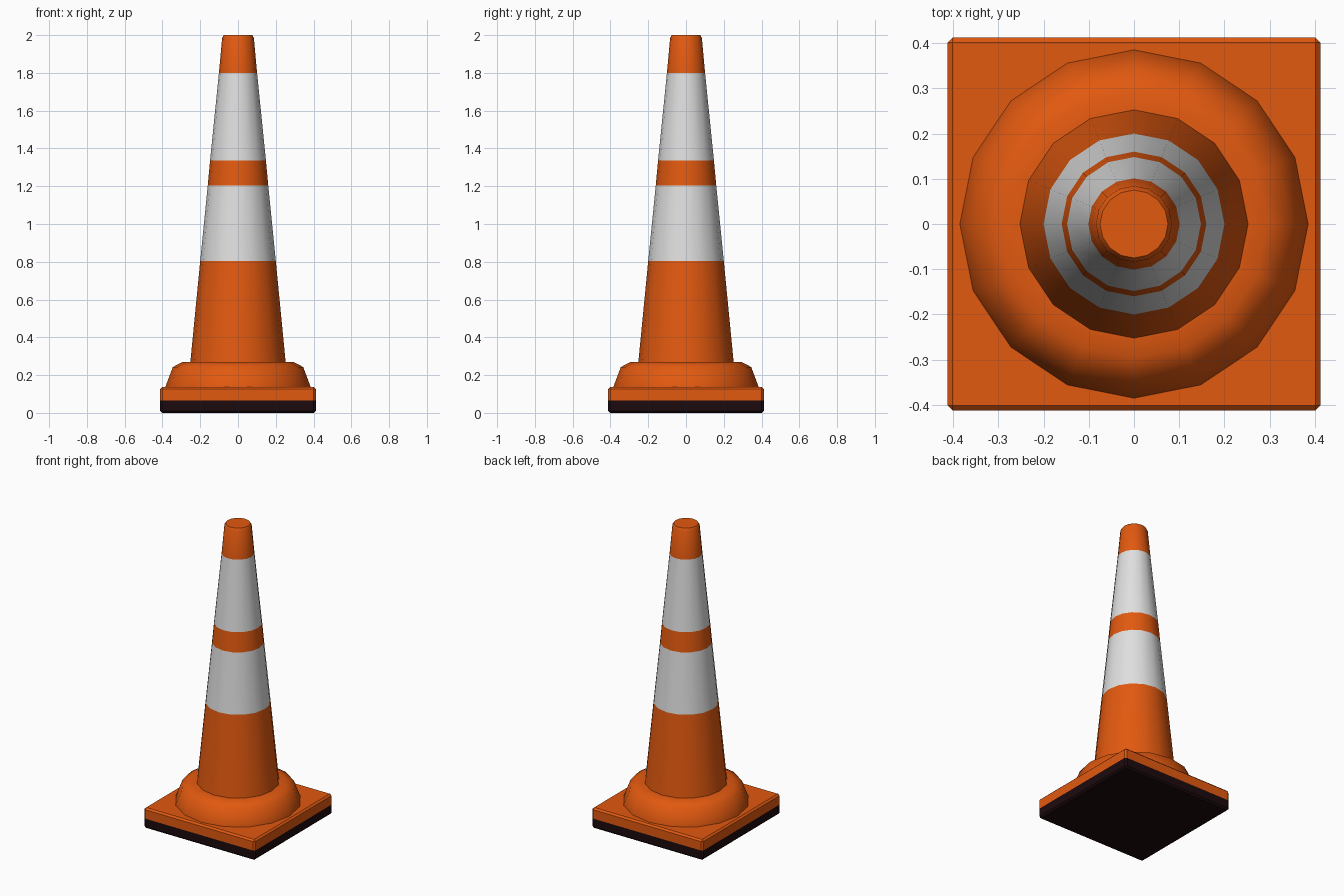
import bpy, bmesh, math

if "Cube" in bpy.data.objects:
    bpy.data.objects.remove(bpy.data.objects["Cube"])


def material(name, rgb):
    m = bpy.data.materials.new(name)
    m.diffuse_color = (*rgb, 1)
    m.use_nodes = True
    m.node_tree.nodes["Principled BSDF"].inputs["Base Color"].default_value = m.diffuse_color
    return m


orange = material("safety orange", (0.76, 0.10, 0.005))
white = material("reflective white", (0.74, 0.74, 0.74))
black = material("rubber black", (0.012, 0.003, 0.004))


def finish(bm, name, mats, rule, angle):
    bmesh.ops.recalc_face_normals(bm, faces=bm.faces)
    bm.normal_update()
    for f in bm.faces:
        f.material_index = rule(f.calc_center_median())
    me = bpy.data.meshes.new(name)
    bm.to_mesh(me)
    bm.free()
    for m in mats:
        me.materials.append(m)
    ob = bpy.data.objects.new(name, me)
    bpy.context.collection.objects.link(ob)
    bpy.ops.object.select_all(action='DESELECT')
    bpy.context.view_layer.objects.active = ob
    ob.select_set(True)
    bpy.ops.object.shade_smooth_by_angle(angle=math.radians(angle))


def lathe(name, profile, mats, rule, sides=16, angle=50):
    """Stack of rings from (radius, height) pairs, capped at both ends."""
    bm = bmesh.new()
    rings = [[bm.verts.new((r * math.cos(math.tau * i / sides),
                            r * math.sin(math.tau * i / sides), z))
              for i in range(sides)] for r, z in profile]
    for a, b in zip(rings, rings[1:]):
        for i in range(sides):
            j = (i + 1) % sides
            bm.faces.new((a[i], a[j], b[j], b[i]))
    bm.faces.new(rings[0][::-1])
    bm.faces.new(rings[-1])
    finish(bm, name, mats, rule, angle)


# Square base: bevelled slab, black rubber below and orange above
bm = bmesh.new()
bmesh.ops.create_cube(bm, size=1)
for v in bm.verts:
    v.co = (v.co.x * 0.824, v.co.y * 0.824, (v.co.z + 0.5) * 0.137)
bmesh.ops.bevel(bm, geom=bm.edges[:], offset=0.011, segments=1, affect='EDGES')
bmesh.ops.bisect_plane(bm, geom=bm.verts[:] + bm.edges[:] + bm.faces[:],
                       plane_co=(0, 0, 0.066), plane_no=(0, 0, 1))
finish(bm, "square_base", [orange, black], lambda c: int(c.z < 0.066), 30)

# Rounded collar around the foot of the cone
lathe("collar", [(0.385, 0.13), (0.385, 0.137), (0.345, 0.243), (0.295, 0.269), (0.24, 0.27)],
      [orange], lambda c: 0)

# Tapered cone with two white bands and a softened tip
lathe("striped_cone", [(0.253, 0.262), (0.20, 0.805), (0.16, 1.205), (0.148, 1.335),
                       (0.101, 1.80), (0.084, 1.985), (0.075, 2.0)],
      [orange, white],
      lambda c: int(0.805 < c.z < 1.205 or 1.335 < c.z < 1.80))
